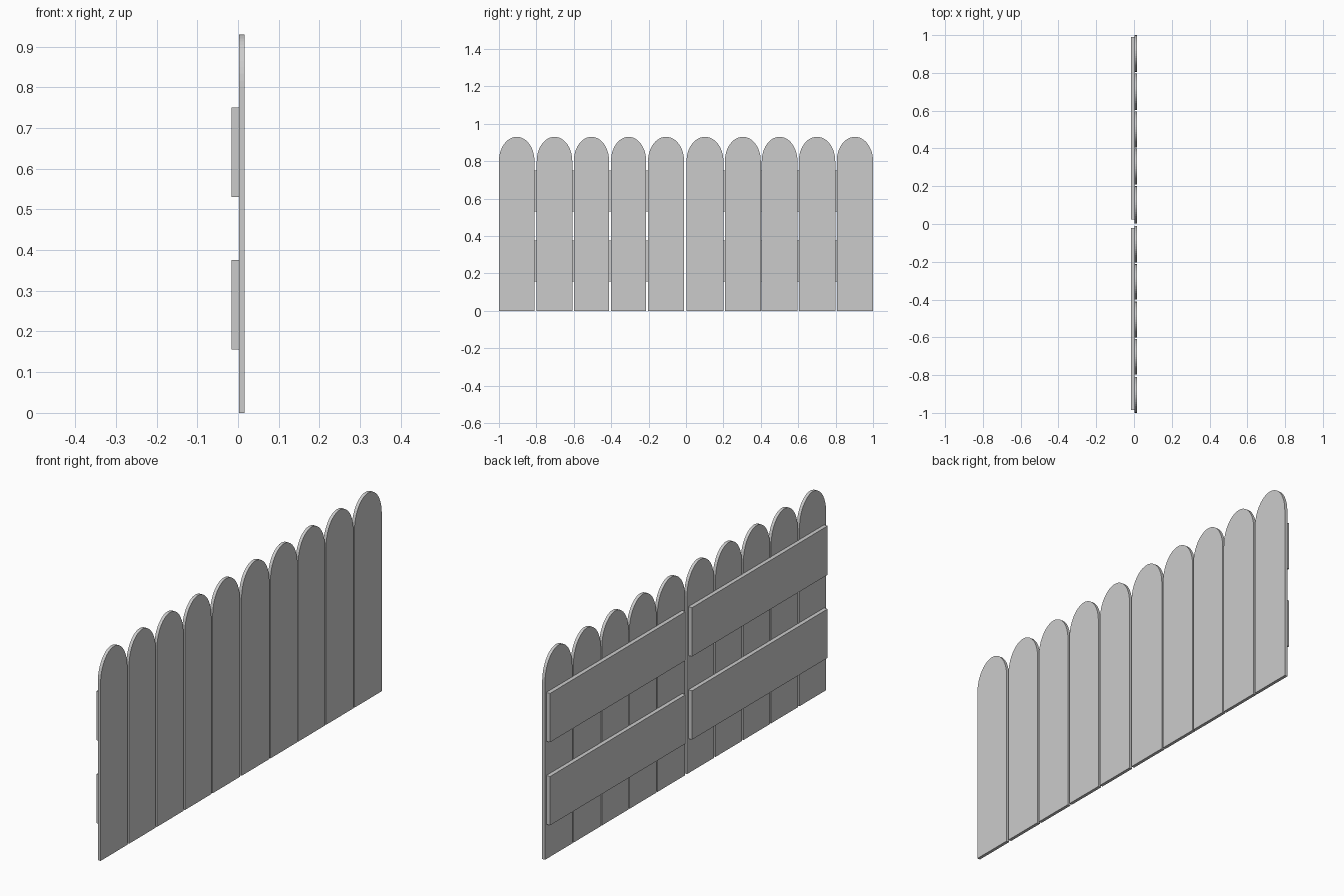
import bpy, bmesh, math

if "Cube" in bpy.data.objects:
    bpy.data.objects.remove(bpy.data.objects["Cube"])


def extrude_profile(name, pts, x0, x1):
    """Extrude a (y, z) outline from x0 to x1."""
    bm = bmesh.new()
    face = bm.faces.new([bm.verts.new((x0, y, z)) for y, z in pts])
    new = bmesh.ops.extrude_face_region(bm, geom=[face])["geom"]
    verts = [v for v in new if isinstance(v, bmesh.types.BMVert)]
    bmesh.ops.translate(bm, verts=verts, vec=(x1 - x0, 0, 0))
    bmesh.ops.recalc_face_normals(bm, faces=bm.faces[:])
    mesh = bpy.data.meshes.new(name)
    bm.to_mesh(mesh)
    bm.free()
    obj = bpy.data.objects.new(name, mesh)
    bpy.context.collection.objects.link(obj)
    return obj


def plank(name, y0, y1, shoulder=0.80, top=0.93, seg=24):
    c, r = (y0 + y1) / 2, (y1 - y0) / 2
    arch = [(c + r * math.cos(math.pi * i / seg),
             shoulder + (top - shoulder) * math.sin(math.pi * i / seg))
            for i in range(seg + 1)]
    extrude_profile(name, [(y0, 0), (y1, 0)] + arch, 0.002, 0.016)


# Round-topped planks, five per panel
spans = [(-1.0, -0.81), (-0.798, -0.608), (-0.6, -0.411), (-0.401, -0.213),
         (-0.203, -0.01), (0.003, 0.2), (0.208, 0.4), (0.405, 0.596),
         (0.603, 0.798), (0.806, 1.0)]
for i, (y0, y1) in enumerate(spans):
    plank(f"plank_{i + 1}", y0, y1)

# Two rails behind each panel
for side, y0, y1 in (("left", -0.985, -0.02), ("right", 0.025, 0.99)):
    for level, z0, z1 in (("lower", 0.156, 0.376), ("upper", 0.53, 0.75)):
        extrude_profile(f"{level}_rail_{side}",
                        [(y0, z0), (y1, z0), (y1, z1), (y0, z1)], -0.016, 0.002)
